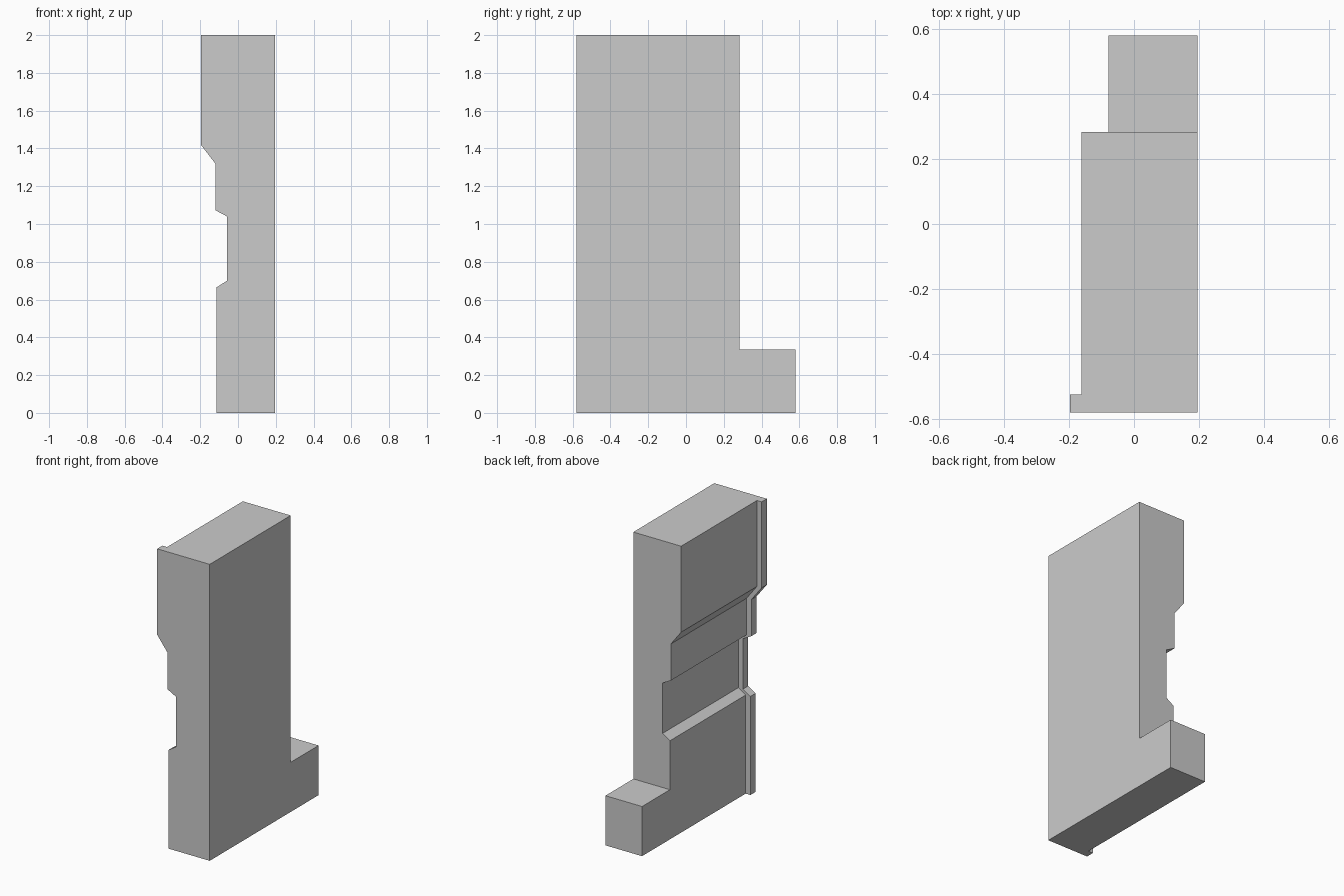
import bpy, bmesh

if "Cube" in bpy.data.objects:
    bpy.data.objects.remove(bpy.data.objects["Cube"])

RIGHT = 0.195           # flat right side
LIP = 0.035             # how far the front lip stands proud of the body
Y_FRONT, Y_LIP, Y_BODY, Y_FOOT = -0.58, -0.525, 0.283, 0.58

# Left edge of the front lip, bottom to top (x, z); second point is the foot height
edge = [(-0.113, 0), (-0.113, 0.335), (-0.113, 0.665), (-0.058, 0.70),
        (-0.058, 1.04), (-0.12, 1.073), (-0.12, 1.32), (-0.197, 1.42), (-0.197, 2)]

bm = bmesh.new()


def push(faces, y, keep=False):
    """Extrude a face region backwards to depth y and return its new faces in order."""
    centres = [f.calc_center_median().xz for f in faces]
    geom = bmesh.ops.extrude_face_region(bm, geom=faces, use_keep_orig=keep)["geom"]
    for v in geom:
        if isinstance(v, bmesh.types.BMVert):
            v.co.y = y
    new = [f for f in geom if isinstance(f, bmesh.types.BMFace)]
    return [min(new, key=lambda f: (f.calc_center_median().xz - c).length) for c in centres]


# Front outline: foot area, upper body area and the lip strip
outer = [bm.verts.new((x, Y_FRONT, z)) for x, z in edge]
inner = [bm.verts.new((x + LIP, Y_FRONT, z)) for x, z in edge]
side = [bm.verts.new((RIGHT, Y_FRONT, z)) for z in (0, 0.335, 2)]
foot = bm.faces.new([inner[0], side[0], side[1], inner[1]])
upper = bm.faces.new([side[1], side[2]] + inner[:0:-1])
strip = [bm.faces.new([outer[i], inner[i], inner[i + 1], outer[i + 1]])
         for i in range(len(edge) - 1)]

# Lip, then body, then the rear foot
foot, upper = push([foot, upper] + strip, Y_LIP, keep=True)[:2]
foot, upper = push([foot, upper], Y_BODY)
push([foot], Y_FOOT)

# Merge coplanar faces
bmesh.ops.recalc_face_normals(bm, faces=bm.faces)
bmesh.ops.dissolve_limit(bm, angle_limit=0.01, verts=bm.verts, edges=bm.edges)
bmesh.ops.recalc_face_normals(bm, faces=bm.faces)

mesh = bpy.data.meshes.new("wall_pillar")
bm.to_mesh(mesh)
bm.free()
bpy.context.collection.objects.link(bpy.data.objects.new("wall_pillar", mesh))
